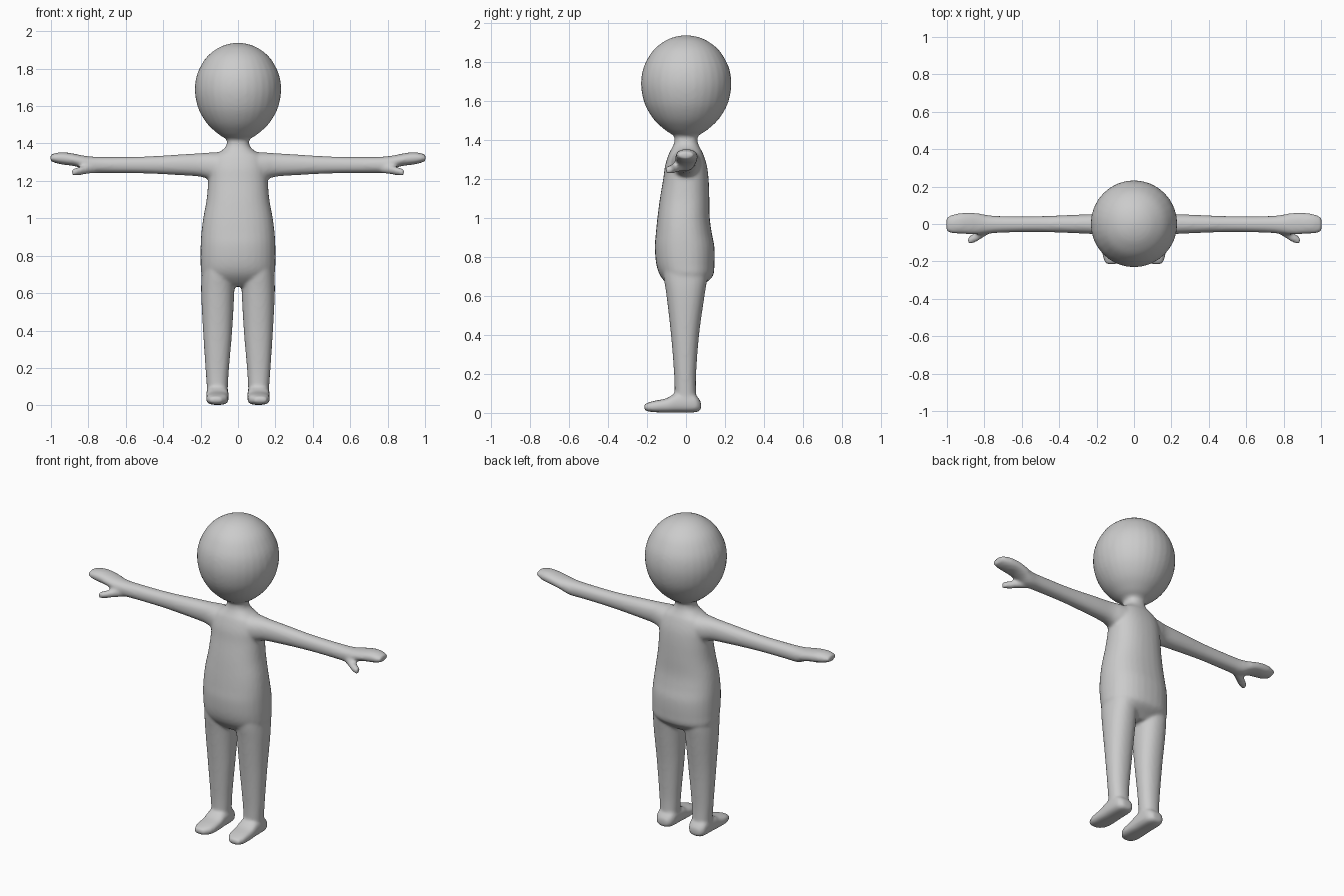
import bpy, bmesh, math

bm = bmesh.new()


def spline(rows, steps=4):
    """Catmull-Rom interpolation through the section rows."""
    out = []
    for i in range(len(rows) - 1):
        p0, p1, p2 = rows[max(i - 1, 0)], rows[i], rows[i + 1]
        p3 = rows[min(i + 2, len(rows) - 1)]
        for s in range(steps):
            t = s / steps
            out.append([0.5 * (2 * b + (c - a) * t + (2 * a - 5 * b + 4 * c - d) * t * t
                               + (3 * b - a - 3 * c + d) * t ** 3)
                        for a, b, c, d in zip(p0, p1, p2, p3)])
    out.append(list(rows[-1]))
    return out


def loft(rows, place, power=2.0, n=32):
    """Closed skin through sections (position, a_min, a_max, b_min, b_max)."""
    rings = []
    for t, a0, a1, b0, b1 in spline(rows):
        ring = []
        for k in range(n):
            c, s = math.cos(2 * math.pi * k / n), math.sin(2 * math.pi * k / n)
            a = (a0 + a1) / 2 + (a1 - a0) / 2 * math.copysign(abs(c) ** (2 / power), c)
            b = (b0 + b1) / 2 + (b1 - b0) / 2 * math.copysign(abs(s) ** (2 / power), s)
            ring.append(bm.verts.new(place(t, a, b)))
        rings.append(ring)
    faces = [bm.faces.new((r[k], r[(k + 1) % n], q[(k + 1) % n], q[k]))
             for r, q in zip(rings, rings[1:]) for k in range(n)]
    faces += [bm.faces.new(rings[0]), bm.faces.new(rings[-1])]
    bmesh.ops.recalc_face_normals(bm, faces=faces)


def upright(t, a, b):
    return (a, b, t)


# head, an egg narrowing towards the neck
head = [(1.40, .05), (1.425, .066), (1.45, .105), (1.50, .160), (1.56, .200), (1.62, .222),
        (1.69, .231), (1.76, .222), (1.82, .196), (1.87, .160), (1.91, .107), (1.93, .058),
        (1.938, .012)]
loft([(z, -r, r, -r, r * 1.01) for z, r in head], upright)

# torso and neck
torso = [(.635, .07, -.06, .06), (.655, .14, -.09, .085), (.70, .193, -.13, .137),
         (.76, .2, -.152, .146), (.85, .2, -.16, .146), (.92, .196, -.155, .133),
         (1.0, .186, -.147, .122), (1.1, .168, -.134, .12), (1.2, .159, -.117, .116),
         (1.27, .155, -.107, .107), (1.33, .135, -.088, .088), (1.36, .09, -.072, .072),
         (1.39, .062, -.06, .06), (1.44, .058, -.058, .058)]
loft([(z, -w, w, y0, y1) for z, w, y0, y1 in torso], upright, 2.3)

for side in (1, -1):
    def tall(t, a, b):
        return (side * a, b, t)

    def across(t, a, b):
        return (side * t, a, b)

    def forward(t, a, b):
        return (side * a, t, b)

    # leg
    loft([(.80, .02, .185, -.12, .11), (.70, .018, .194, -.115, .11),
          (.60, .02, .197, -.10, .095), (.40, .031, .187, -.077, .067),
          (.20, .048, .174, -.061, .052), (.10, .054, .167, -.058, .052),
          (.03, .055, .165, -.055, .055)], tall, 2.2)
    # foot
    loft([(-.215, .09, .15, .012, .045), (-.17, .056, .168, .004, .06),
          (-.10, .05, .17, .002, .075), (-.05, .05, .17, .002, .10),
          (.03, .052, .168, .002, .10), (.06, .062, .16, .006, .08),
          (.077, .08, .14, .016, .055)], forward, 2.8)
    # arm and mitten hand
    loft([(.05, -.09, .09, 1.20, 1.355), (.14, -.07, .07, 1.205, 1.352),
          (.20, -.056, .055, 1.222, 1.348), (.30, -.05, .05, 1.23, 1.342),
          (.50, -.043, .042, 1.24, 1.33), (.70, -.046, .042, 1.242, 1.328),
          (.78, -.052, .047, 1.243, 1.33), (.83, -.056, .057, 1.265, 1.336),
          (.88, -.055, .061, 1.28, 1.346), (.93, -.052, .058, 1.286, 1.353),
          (.97, -.05, .05, 1.294, 1.35), (1.003, -.04, .035, 1.306, 1.34)], across, 2.2)
    # thumb
    loft([(.75, -.035, .01, 1.243, 1.29), (.80, -.068, -.015, 1.238, 1.288),
          (.85, -.098, -.045, 1.23, 1.274), (.888, -.110, -.072, 1.228, 1.264)], across)

me = bpy.data.meshes.new("figure_body")
bm.to_mesh(me)
bm.free()
body = bpy.data.objects.new("figure_body", me)
bpy.context.collection.objects.link(body)

# fuse the parts into one soft skin
fuse = body.modifiers.new("fuse", 'REMESH')
fuse.mode = 'VOXEL'
fuse.voxel_size = 0.009
fuse.use_smooth_shade = True
soft = body.modifiers.new("soften", 'SMOOTH')
soft.factor = 0.5
soft.iterations = 7
for p in me.polygons:
    p.use_smooth = True
